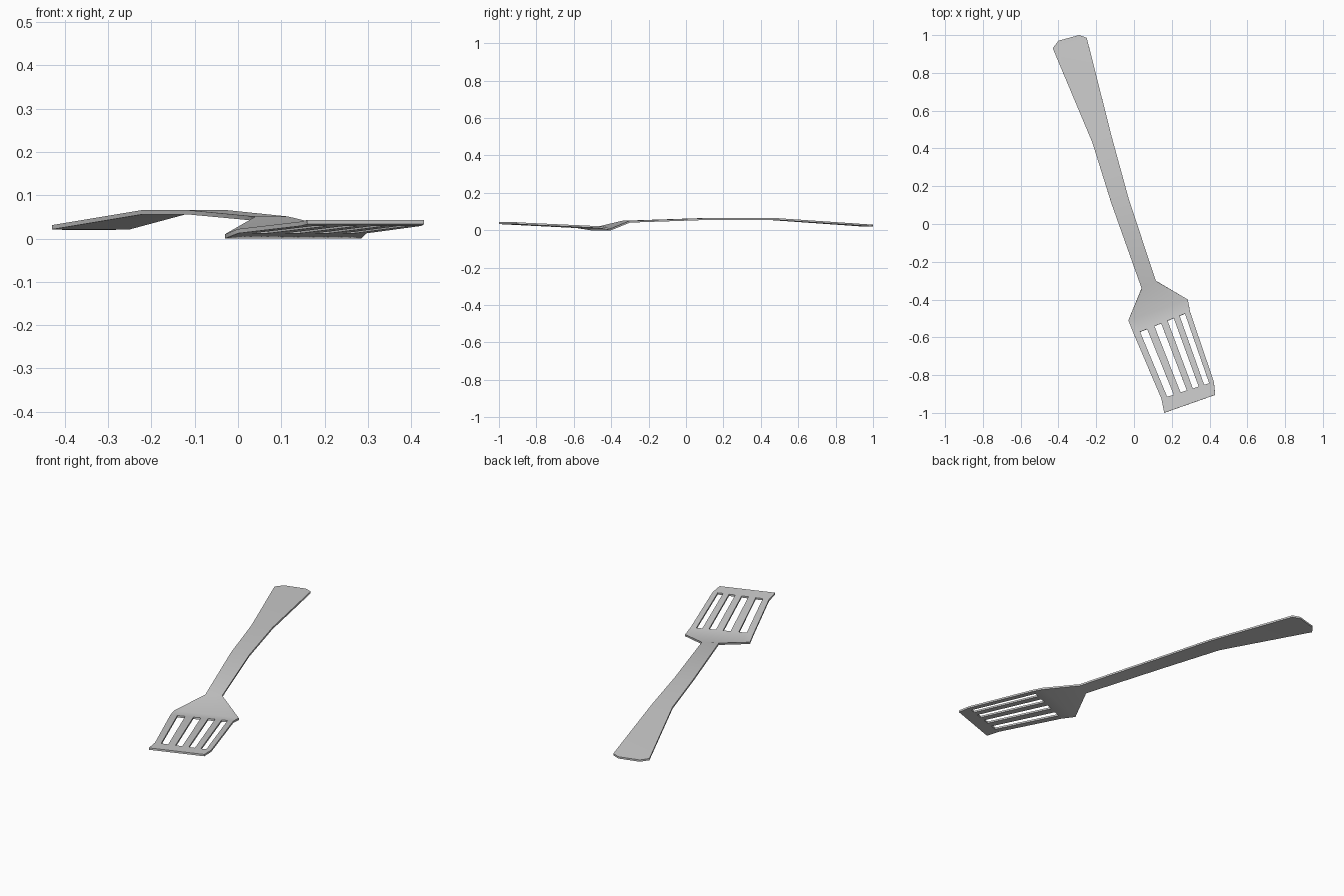
import bpy, bmesh
from mathutils import Vector

if "Cube" in bpy.data.objects:
    bpy.data.objects.remove(bpy.data.objects["Cube"])

# Cross rows from handle end to blade tip: left x, y, right x, y, underside z
ROWS = [
    (-0.40, 0.97, -0.29, 1.00, 0.020),    # rounded end of handle
    (-0.43, 0.93, -0.25, 0.985, 0.021),
    (-0.22, 0.43, -0.12, 0.47, 0.056),    # waist
    (-0.12, 0.11, -0.03, 0.14, 0.056),
    (0.04, -0.34, 0.115, -0.30, 0.041),   # neck
    (-0.03, -0.51, 0.285, -0.40, 0.000),  # shoulders
    (0.00, -0.585, 0.297, -0.465, 0.012), # slot tops
    (0.145, -0.925, 0.423, -0.835, 0.029),# slot bottoms
    (0.16, -1.00, 0.43, -0.905, 0.033),   # tip
]
# Fractions across the width where bars and slots alternate
COLS = [0, .11, .235, .365, .485, .60, .71, .815, .91, 1]
SLOT_ROW = 6

bm = bmesh.new()
grid = []
for lx, ly, rx, ry, z in ROWS:
    left, right = Vector((lx, ly, z)), Vector((rx, ry, z))
    grid.append([bm.verts.new(left.lerp(right, t)) for t in COLS])

# Skin the rows, leaving every second strip open in the blade
for r in range(len(ROWS) - 1):
    for c in range(len(COLS) - 1):
        if r == SLOT_ROW and c % 2:
            continue
        bm.faces.new((grid[r][c], grid[r + 1][c],
                      grid[r + 1][c + 1], grid[r][c + 1]))

mesh = bpy.data.meshes.new("spatula")
bm.to_mesh(mesh)
bm.free()
spatula = bpy.data.objects.new("spatula", mesh)
bpy.context.collection.objects.link(spatula)

# Sheet thickness
solid = spatula.modifiers.new("thickness", 'SOLIDIFY')
solid.thickness = 0.010
solid.offset = 1

bpy.context.view_layer.objects.active = spatula
spatula.select_set(True)
bpy.ops.object.modifier_apply(modifier=solid.name)
bpy.ops.object.shade_smooth_by_angle(angle=1.0)
